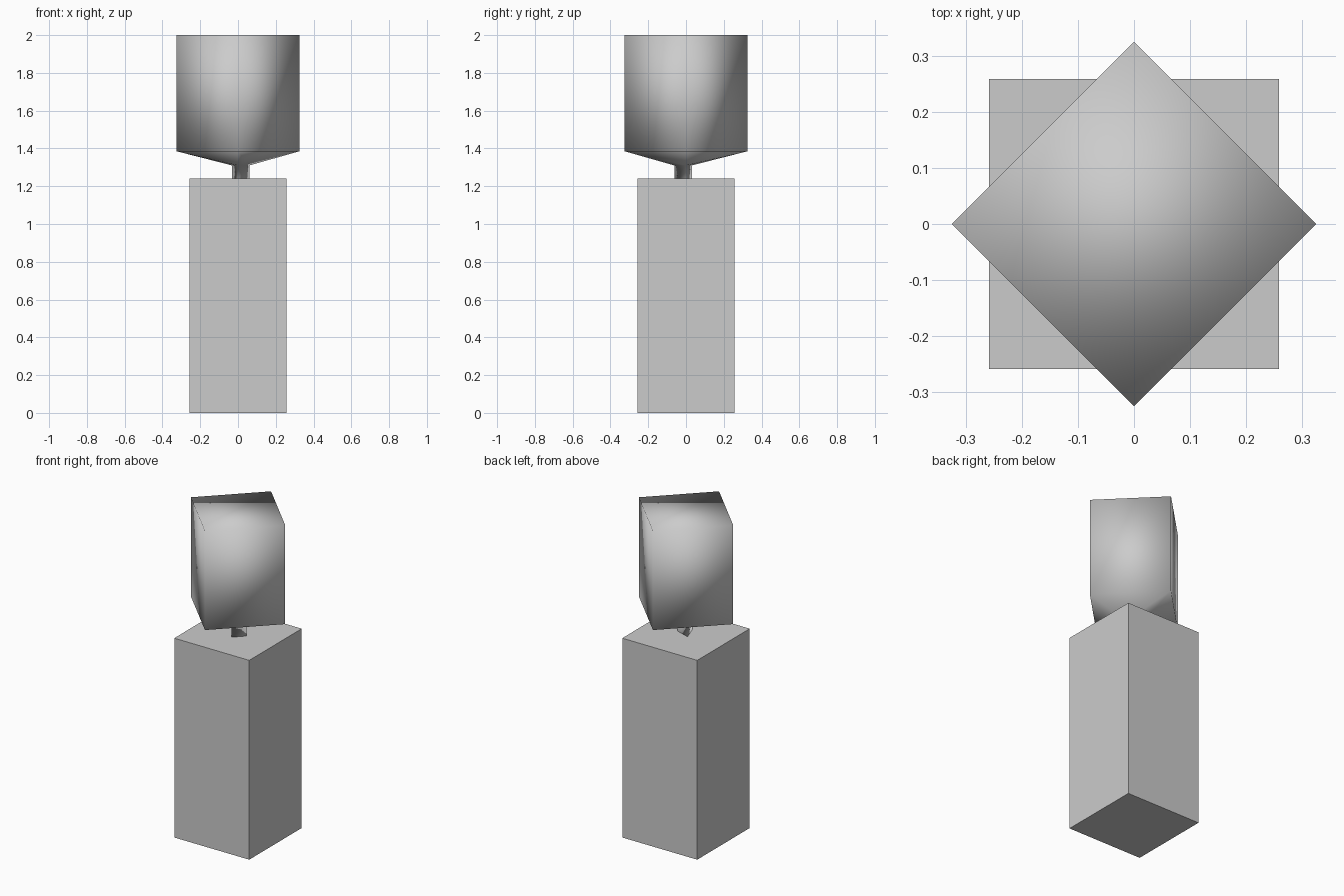
import bpy, bmesh

if "Cube" in bpy.data.objects:
    bpy.data.objects.remove(bpy.data.objects["Cube"])

Z_BOX, Z_NECK, Z_SHOULDER, Z_TOP = 1.24, 1.31, 1.385, 2.0
R = 0.325


def finish(name, bm, smooth):
    bmesh.ops.recalc_face_normals(bm, faces=bm.faces)
    for f in bm.faces:
        f.smooth = smooth
    me = bpy.data.meshes.new(name)
    bm.to_mesh(me)
    bm.free()
    ob = bpy.data.objects.new(name, me)
    bpy.context.collection.objects.link(ob)
    return ob


def ring(bm, pts, z):
    return [bm.verts.new((x, y, z)) for x, y in pts]


def wall(bm, low, high):
    n = len(low)
    for i in range(n):
        j = (i + 1) % n
        bm.faces.new((low[i], low[j], high[j], high[i]))


# Flat-faced square pedestal
bm = bmesh.new()
h = 0.258
square = [(-h, -h), (h, -h), (h, h), (-h, h)]
low, high = ring(bm, square, 0), ring(bm, square, Z_BOX)
wall(bm, low, high)
bm.faces.new(low)
bm.faces.new(high)
finish("pedestal", bm, False)

# Smooth-shaded four-sided head on a three-sided neck
bm = bmesh.new()
diamond = [(R, 0), (0, R), (-R, 0), (0, -R)]
tri = [(0.06, 0), (-0.032, 0.031), (0, -0.062)]
foot, neck = ring(bm, tri, Z_BOX), ring(bm, tri, Z_NECK)
shoulder, top = ring(bm, diamond, Z_SHOULDER), ring(bm, diamond, Z_TOP)
wall(bm, foot, neck)
wall(bm, shoulder, top)
bm.faces.new(foot)
bm.faces.new(top)

# Sloped underside joining the neck to the head
a, c, b = neck
e, n, w, s = shoulder
for face in ((e, a, n), (n, a, c), (n, c, w), (w, c, b), (w, b, s), (s, b, a), (s, a, e)):
    bm.faces.new(face)
finish("head", bm, True)
